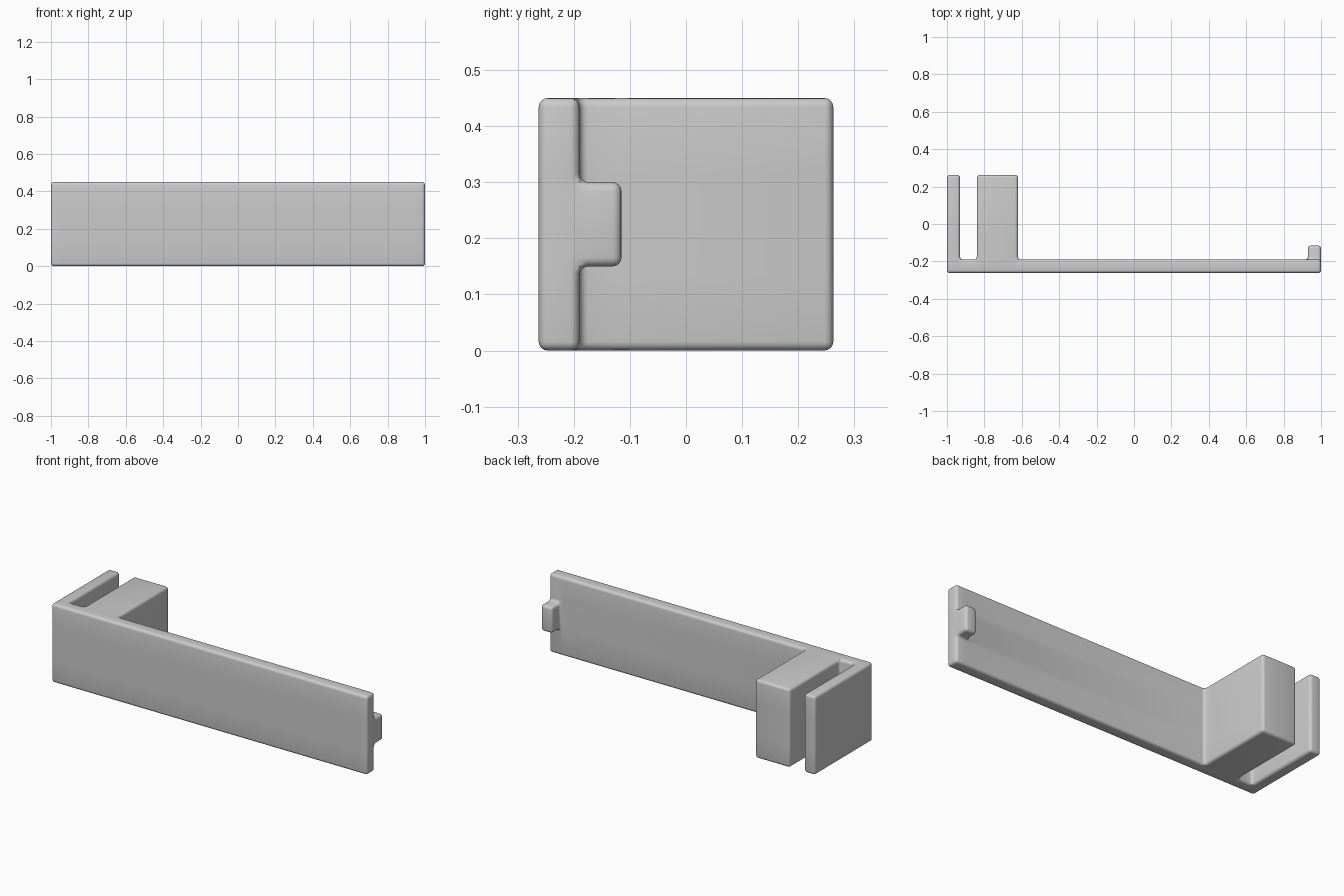
import bpy, bmesh, math
from mathutils import Vector

if "Cube" in bpy.data.objects:
    bpy.data.objects.remove(bpy.data.objects["Cube"], do_unlink=True)

# Cut planes shared by all parts of the bracket
XS = [-1.0, -0.93, -0.84, -0.62, 0.93, 1.0]
YS = [-0.2625, -0.19, -0.115, 0.2625]
ZS = [0.0, 0.15, 0.30, 0.45]
ROUND = 0.016


def solid(i, j, k):
    """Which cells between the cut planes hold material."""
    if not (0 <= i < len(XS) - 1 and 0 <= j < len(YS) - 1 and 0 <= k < len(ZS) - 1):
        return False
    plate = j == 0
    thin_arm = i == 0
    thick_block = i == 2
    catch_tab = i == 4 and j == 1 and k == 1
    return plate or thin_arm or thick_block or catch_tab


# Skin the solid cells
bm = bmesh.new()
verts = {}


def vert(key):
    if key not in verts:
        verts[key] = bm.verts.new((XS[key[0]], YS[key[1]], ZS[key[2]]))
    return verts[key]


for i in range(len(XS) - 1):
    for j in range(len(YS) - 1):
        for k in range(len(ZS) - 1):
            if not solid(i, j, k):
                continue
            for axis in range(3):
                for side in (0, 1):
                    near = [i, j, k]
                    near[axis] += 2 * side - 1
                    if solid(*near):
                        continue
                    u, v = (axis + 1) % 3, (axis + 2) % 3
                    ring = []
                    for du, dv in ((0, 0), (1, 0), (1, 1), (0, 1)):
                        key = [i, j, k]
                        key[axis] += side
                        key[u] += du
                        key[v] += dv
                        ring.append(vert(tuple(key)))
                    bm.faces.new(ring if side else ring[::-1])

# Merge coplanar faces into clean panels
bmesh.ops.dissolve_limit(bm, angle_limit=math.radians(1),
                         verts=bm.verts[:], edges=bm.edges[:])


def stays_sharp(edge):
    """Upright edges in the slot and at the outer corner are not rounded."""
    a, b = (v.co for v in edge.verts)
    upright = abs(a.z - b.z) > 0.4
    at_plate = a.y < -0.18
    return upright and at_plate and a.x < -0.8


# Round the edges and fillet the inner corners
rounded = [e for e in bm.edges if not stays_sharp(e)]
bmesh.ops.bevel(bm, geom=rounded, offset=ROUND, offset_type='OFFSET',
                segments=4, profile=0.5, affect='EDGES', clamp_overlap=True)
bmesh.ops.recalc_face_normals(bm, faces=bm.faces[:])

mesh = bpy.data.meshes.new("clip_bracket")
bm.to_mesh(mesh)
bm.free()
bracket = bpy.data.objects.new("clip_bracket", mesh)
bpy.context.collection.objects.link(bracket)

# Plain grey material
grey = bpy.data.materials.new("light_grey")
grey.use_nodes = True
colour = (0.6, 0.6, 0.6, 1.0)
grey.diffuse_color = colour
grey.node_tree.nodes["Principled BSDF"].inputs["Base Color"].default_value = colour
mesh.materials.append(grey)

# Smooth rounded edges, crisp corners
bpy.ops.object.select_all(action='DESELECT')
bracket.select_set(True)
bpy.context.view_layer.objects.active = bracket
bpy.ops.object.shade_smooth_by_angle(angle=math.radians(35))
